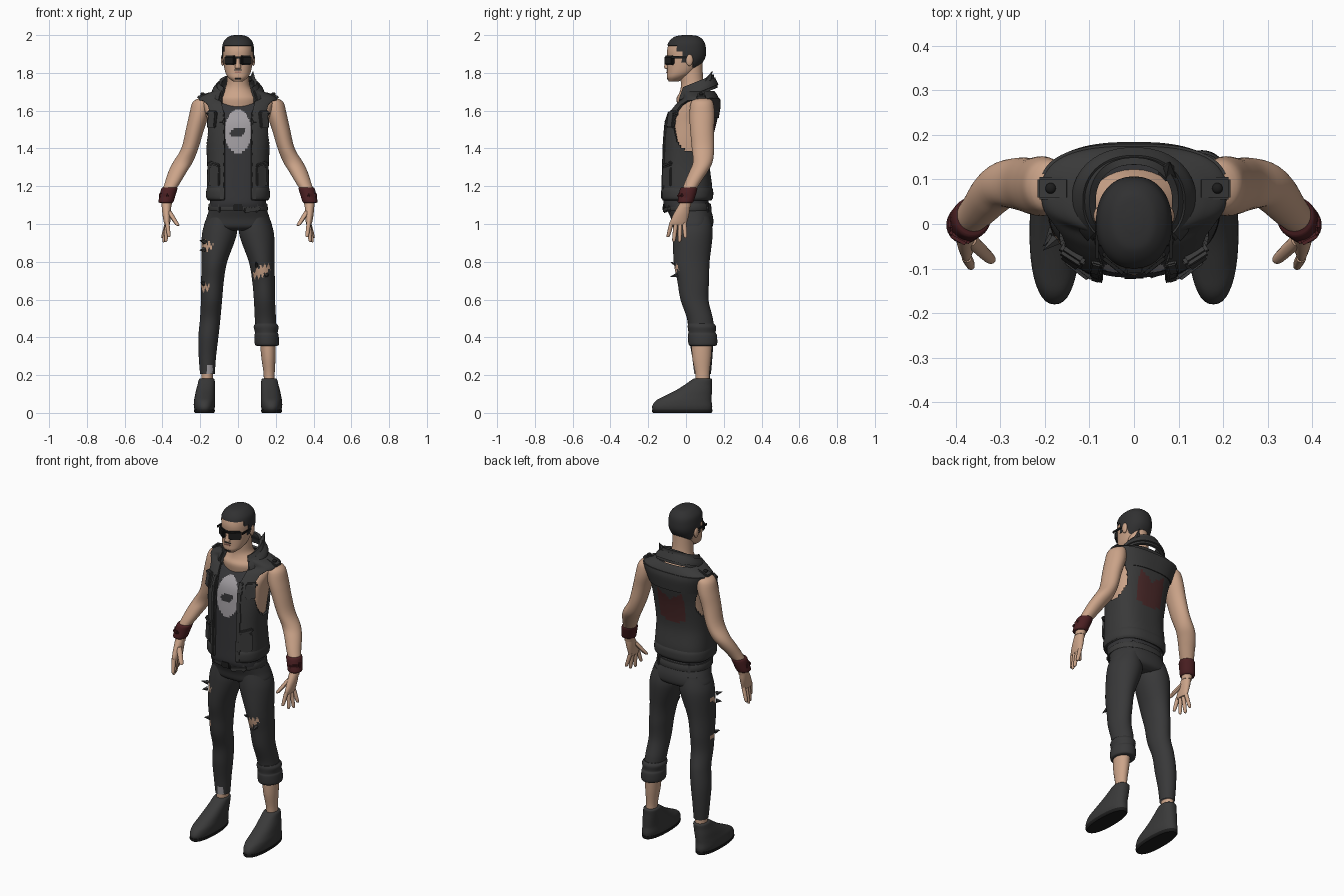
import bpy, bmesh
from math import sin, cos, pi, asin, copysign
from mathutils import Vector, Matrix
from mathutils.bvhtree import BVHTree

if "Cube" in bpy.data.objects:
    bpy.data.objects.remove(bpy.data.objects["Cube"])


def material(name, *rgb):
    m = bpy.data.materials.new(name)
    m.use_nodes = True
    m.diffuse_color = (*rgb, 1)
    m.node_tree.nodes["Principled BSDF"].inputs["Base Color"].default_value = (*rgb, 1)
    return m


SKIN = material("skin", .6, .37, .25)
CLOTH = material("vest cloth", .042, .042, .042)
SHIRT = material("shirt cloth", .036, .036, .039)
DENIM = material("trouser cloth", .04, .04, .041)
HAIR = material("hair", .03, .03, .031)
BLACK = material("black plastic", .012, .012, .012)
LEATHER = material("red leather", .07, .014, .016)
PRINT = material("grey print", .36, .34, .36)
EMBLEM = material("dull red print", .07, .022, .022)
LIPS = material("lips", .42, .2, .15)
parts = []


def finish(name, bm, mats, mirror=False, wall=0):
    mesh = bpy.data.meshes.new(name)
    bm.to_mesh(mesh)
    bm.free()
    for m in mats if isinstance(mats, list) else [mats]:
        mesh.materials.append(m)
    obj = bpy.data.objects.new(name, mesh)
    bpy.context.collection.objects.link(obj)
    if wall:
        mod = obj.modifiers.new("wall", 'SOLIDIFY')
        mod.thickness, mod.offset = wall, -1
    if mirror:
        obj.modifiers.new("mirror", 'MIRROR').use_mirror_merge = False
    parts.append(obj)
    return obj


def smooth(rings, steps):
    out, last = [], len(rings) - 1
    for i in range(last):
        near = rings[max(i - 1, 0)], rings[i], rings[i + 1], rings[min(i + 2, last)]
        for k in range(steps):
            t = k / steps
            out.append([.5 * (2*b + (c-a)*t + (2*a - 5*b + 4*c - d)*t*t + (3*b - a - 3*c + d)*t**3)
                        for a, b, c, d in zip(*near)])
    return out + [rings[-1]]


def loft(name, rings, mats, n=32, p=2.0, steps=4, tilt=0, rule=None, wall=0, mirror=False):
    """Stack level rings (x, y, z, rx, ry[, half angle left open at the front])."""
    bm, loops = bmesh.new(), []
    rings = sorted(rings, key=lambda r: r[2])
    is_open = len(rings[0]) > 5
    for x, y, z, rx, ry, *gap in smooth(rings, steps):
        loop = []
        for i in range(n):
            a = gap[0] + (2*pi - 2*gap[0]) * i / (n - 1) if is_open else 2*pi*i / n
            u = copysign(abs(sin(a)) ** (2/p), sin(a)) * max(rx, .001)
            v = -copysign(abs(cos(a)) ** (2/p), cos(a)) * max(ry, .001)
            loop.append(bm.verts.new((x + u, y + v, z + tilt * v)))
        loops.append(loop)
    for lo, hi in zip(loops, loops[1:]):
        for i in range(n - 1 if is_open else n):
            j = (i + 1) % n
            bm.faces.new((lo[i], lo[j], hi[j], hi[i]))
    if not is_open:
        bm.faces.new(loops[0][::-1])
        bm.faces.new(loops[-1])
    if rule:
        drop = []
        for f in bm.faces:
            index = rule(*f.calc_center_median())
            if index < 0:
                drop.append(f)
            else:
                f.material_index = index
        bmesh.ops.delete(bm, geom=drop, context='FACES')
    return finish(name, bm, mats, mirror, wall)


def box(name, loc, size, mat, turn=Matrix(), mirror=False):
    bm = bmesh.new()
    bmesh.ops.create_cube(bm, size=1, matrix=Matrix.Diagonal((*size, 1)))
    bmesh.ops.bevel(bm, geom=bm.edges[:], offset=min(size) * .3, segments=2, affect='EDGES')
    bm.transform(Matrix.Translation(loc) @ turn)
    return finish(name, bm, mat, mirror)


def place(name, host, x, z, size, mat, roll=0, mirror=False, back=False):
    """Lay a box on the front or back surface of a part."""
    tree = BVHTree.FromPolygons([v.co for v in host.data.vertices],
                                [f.vertices[:] for f in host.data.polygons])
    side = 1 if back else -1
    hit, normal, *_ = tree.ray_cast(Vector((x, side, z)), Vector((0, -side, 0)))
    if hit is None:
        return None
    if normal.y * side < 0:
        normal = -normal
    turn = normal.to_track_quat('Y', 'Z').to_matrix().to_4x4() @ Matrix.Rotation(roll, 4, 'Y')
    return box(name, hit, size, mat, turn, mirror)


def blob(name, loc, size, mat, mirror=False):
    bm = bmesh.new()
    bmesh.ops.create_uvsphere(bm, u_segments=20, v_segments=12, radius=1,
                              matrix=Matrix.Translation(loc) @ Matrix.Diagonal((*size, 1)))
    return finish(name, bm, mat, mirror)


def spike(name, base, tip, r, mat):
    way = Vector(tip) - Vector(base)
    bm = bmesh.new()
    bmesh.ops.create_cone(bm, segments=5, radius1=r, radius2=0, depth=way.length, cap_ends=True)
    bm.transform(Matrix.Translation(Vector(base) + way / 2) @ way.to_track_quat('Z', 'Y').to_matrix().to_4x4())
    return finish(name, bm, mat)


def inside(u, v, cu, cv, ru, rv):
    return ((u - cu) / ru) ** 2 + ((v - cv) / rv) ** 2 < 1


# Head, hair and neck
skull = [(0, -.065, 1.755, .026, .026), (0, -.05, 1.775, .051, .05), (0, -.03, 1.8, .066, .07),
         (0, -.012, 1.84, .075, .088), (0, 0, 1.88, .08, .099), (0, .001, 1.92, .081, .101),
         (0, .003, 1.96, .073, .09), (0, .005, 1.988, .046, .06), (0, .006, 1.996, .016, .02)]
head = loft("head", skull, SKIN, n=48, p=2.2)


def hairline(x, y, z):
    for limit, height in ((-.05, 1.946), (-.022, 1.915), (.012, 1.855), (.035, 1.885)):
        if y < limit:
            return 0 if z > height else -1
    return 0 if z > 1.83 else -1


loft("hair", [(x, y, z + .004, rx + .004, ry + .004) for x, y, z, rx, ry in skull],
     HAIR, n=80, p=2.2, steps=8, rule=hairline, wall=.008)
loft("neck", [(0, .04, 1.62, .11, .085), (0, .038, 1.665, .112, .088), (0, .04, 1.695, .09, .075),
              (0, .036, 1.73, .064, .063), (0, .03, 1.78, .058, .06), (0, .025, 1.86, .056, .062)], SKIN)
loft("nose", [(0, -.096, 1.82, .012, .009), (0, -.099, 1.829, .017, .017),
              (0, -.098, 1.855, .01, .012), (0, -.095, 1.885, .008, .008)], SKIN, n=16)
blob("ears", (.081, .018, 1.868), (.01, .019, .031), SKIN, True)
place("mouth", head, 0, 1.803, (.038, .008, .009), LIPS)
place("moustache", head, 0, 1.815, (.044, .005, .004), HAIR)
place("chin_beard", head, 0, 1.768, (.034, .006, .008), HAIR)

# Sunglasses
place("lenses", head, .042, 1.866, (.07, .024, .05), BLACK, mirror=True)
place("glasses_bridge", head, 0, 1.882, (.04, .028, .012), BLACK)
box("glasses_arms", (.083, -.03, 1.882), (.007, .1, .014), BLACK, mirror=True)

# Shirt with chest print and bare armholes
trunk = [(0, 0, 1.13, .164, .134), (0, .003, 1.2, .165, .135), (0, -.001, 1.32, .163, .127),
         (0, .01, 1.45, .172, .132), (0, .03, 1.56, .18, .137), (0, .058, 1.63, .198, .12),
         (0, .074, 1.665, .207, .1), (0, .066, 1.69, .165, .095), (0, .056, 1.705, .125, .092)]


def shirt_rule(x, y, z):
    if abs(x) > .1 and inside(y, z, .02, 1.52, .11, .14):
        return 2
    if y < 0 and inside(x, z, 0, 1.49, .07, .115):
        return 0 if inside(x - .5 * (z - 1.49), z, 0, 1.485, .04, .026) else 1
    return 0


loft("shirt", [(0, .004, 1.09, .15, .118)] + [(x, y, z - .012, rx - .016, ry - .014)
     for x, y, z, rx, ry in trunk[:-1]], [SHIRT, PRINT, SKIN], n=160, p=2.6, steps=10, rule=shirt_rule)


# Open sleeveless vest with back emblem
def opened(rings, grow=0, gap=.072):
    return [(x, y, z, rx + grow, ry + grow, asin(((gap + max(0, z - 1.58) * .25) / rx) ** 1.3))
            for x, y, z, rx, ry in rings]


def vest_rule(x, y, z):
    if abs(x) > .1 and inside(y, z, .025, 1.52, .09, .135):
        return -1
    notch = 1.5 + .05 * abs(x) / .08
    return 1 if y > .05 and abs(x) < .085 and 1.35 + .4 * abs(x) ** 1.2 < z < notch else 0


vest = loft("vest", opened(trunk), [CLOTH, EMBLEM], n=128, p=2.6, steps=8, rule=vest_rule, wall=.012)
loft("vest_hem", opened([(0, .002, 1.125, .158, .132), (0, .003, 1.14, .168, .14),
                         (0, .003, 1.175, .168, .141), (0, .003, 1.195, .163, .134)]),
     CLOTH, n=64, p=2.6, wall=.01)
loft("back_yoke", [(x, y, z, rx + .005, ry + .006, 1.85) for x, y, z, rx, ry in trunk[4:7]],
     CLOTH, n=48, p=2.6, wall=.01)
for i in range(8):
    place("front_placket", vest, .086, 1.165 + .057 * i, (.024, .012, .064), CLOTH, mirror=True)
place("chest_pockets", vest, .137, 1.55, (.055, .022, .085), CLOTH, mirror=True)
place("chest_pocket_flaps", vest, .137, 1.585, (.062, .034, .026), CLOTH, mirror=True)
place("side_pocket_welts", vest, .125, 1.315, (.075, .022, .022), CLOTH, roll=.25, mirror=True)
place("side_pockets", vest, .125, 1.25, (.07, .014, .1), CLOTH, mirror=True)
box("shoulder_straps", (.18, .08, 1.68), (.075, .05, .016), CLOTH, Matrix.Rotation(.3, 4, 'Y'), True)
blob("strap_studs", (.187, .08, 1.688), (.012, .012, .009), BLACK, True)

# Standing collar with one turned-up tip
loft("collar", [(0, .05, 1.675, .135, .118, .72), (0, .052, 1.705, .127, .11, .75),
                (0, .05, 1.735, .108, .1, .8), (0, .052, 1.752, .1, .097, .85)],
     CLOTH, n=48, p=2.2, tilt=.4, wall=.016)
loft("collar_fold", [(0, .05, 1.69, .14, .122, .8), (0, .05, 1.71, .134, .114, .8),
                     (0, .05, 1.735, .115, .104, .85)], CLOTH, n=48, p=2.2, tilt=.4, wall=.01)
spike("collar_tip", (.075, .115, 1.755), (.08, .14, 1.81), .022, CLOTH)

# Arms, hands and wristbands
loft("arms", [(.175, .085, 1.668, .025, .035), (.192, .085, 1.645, .048, .058),
              (.206, .085, 1.58, .052, .067), (.228, .085, 1.5, .048, .063),
              (.255, .09, 1.4, .045, .059), (.29, .089, 1.33, .052, .052),
              (.318, .068, 1.28, .049, .049), (.346, .035, 1.22, .041, .042),
              (.372, .008, 1.16, .033, .034), (.379, -.006, 1.09, .026, .03)], SKIN, mirror=True)
loft("palms", [(.379, -.005, 1.11, .025, .028), (.378, -.022, 1.06, .023, .04),
               (.376, -.038, 1.015, .018, .045), (.375, -.042, .995, .013, .042)], SKIN, n=20, mirror=True)


def finger(name, base, tip, r):
    base, tip = Vector(base), Vector(tip)
    rings = [(*base.lerp(tip, t), r * s, r * s) for t, s in ((0, 1), (.4, 1), (.85, .85), (.97, .6), (1, .2))]
    loft(name, rings, SKIN, n=10, steps=2, mirror=True)


for i, (reach, low) in enumerate(((.365, .93), (.382, .905), (.394, .903), (.4, .925))):
    finger("fingers", (.375, -.075 + .022 * i, 1.01), (reach, -.096 + .031 * i, low), .0115)
finger("thumbs", (.368, -.035, 1.07), (.318, -.082, .99), .015)
loft("wristbands", [(.382, -.004, 1.112, .034, .036), (.381, -.002, 1.12, .04, .042),
                    (.372, .007, 1.155, .042, .045), (.364, .014, 1.185, .043, .046),
                    (.362, .016, 1.193, .038, .04)], LEATHER, mirror=True)
box("wristband_straps", (.39, -.028, 1.15), (.05, .025, .022), LEATHER, Matrix.Rotation(.5, 4, 'Z'), True)
box("wristband_buckles", (.408, .004, 1.148), (.018, .035, .04), LEATHER, mirror=True)

# Trousers: hips, belt and two legs with torn holes
hips = loft("hips", [(0, .035, .965, .13, .075), (0, .036, .985, .178, .104), (0, .032, 1.03, .168, .112),
                     (0, .015, 1.08, .152, .116), (0, .008, 1.115, .148, .114)], DENIM, n=48, p=2.3)
belt = loft("belt", [(0, .012, 1.07, .154, .12), (0, .012, 1.074, .158, .124),
                     (0, .01, 1.104, .156, .122), (0, .01, 1.108, .152, .118)], CLOTH, n=48, p=2.3, steps=2)
place("belt_buckle", belt, 0, 1.09, (.055, .02, .042), BLACK)
place("belt_tail", belt, .075, 1.078, (.09, .014, .026), CLOTH, roll=.15)
for back in (False, True):
    place("belt_loops", belt, .1, 1.088, (.014, .014, .054), DENIM, mirror=True, back=back)


def torn(x, y, z):
    fray = .012 * sin(x * 300)
    if y < .05 and (inside(x, z + fray - .4 * (x - .125), .125, .75, .046, .026)
                    or inside(x, z + fray, -.165, .885, .035, .02)
                    or inside(x, z + fray, -.175, .665, .025, .015)):
        return 1
    return 2 if y < .09 and abs(x + .15) < .016 and .2 < z < .255 else 0


thigh = [(.09, .032, 1.04, .07, .095), (.098, .036, .95, .092, .105), (.125, .03, .8, .068, .095),
         (.135, .038, .7, .06, .084), (.14, .045, .6, .056, .074)]
lower = [(.147, .072, .5, .054, .067), (.157, .08, .4, .053, .065),
         (.162, .086, .3, .046, .054), (.162, .088, .205, .039, .044)]
cloth = [DENIM, SKIN, PRINT]
loft("left_leg", thigh + [(.145, .074, .5, .056, .068), (.15, .085, .43, .054, .066)],
     cloth, n=96, steps=14, rule=torn)
loft("right_leg", [(-x, *rest) for x, *rest in thigh + lower], cloth, n=96, steps=14, rule=torn)
loft("rolled_cuff", [(.154, .089, .355, .055, .066), (.153, .089, .365, .064, .076),
                     (.151, .087, .41, .064, .077), (.15, .085, .425, .06, .072),
                     (.149, .084, .455, .066, .075), (.148, .08, .472, .057, .069)], DENIM, n=40)
loft("left_shin", [(.155, .085, .42, .043, .056), (.161, .083, .3, .038, .051),
                   (.165, .087, .2, .029, .037), (.166, .088, .12, .031, .04)], SKIN)
loft("right_ankle", [(-.162, .088, .25, .031, .038), (-.165, .088, .12, .031, .04)], SKIN)
for base, tip in (((.1, -.045, .78), (.095, -.085, .8)), ((.15, -.045, .73), (.155, -.085, .72)),
                  ((-.175, -.035, .905), (-.205, -.06, .915)), ((-.18, -.03, .865), (-.205, -.05, .86)),
                  ((-.18, -.015, .685), (-.2, -.04, .69))):
    spike("torn_flap", base, tip, .014, DENIM)

# Shoes with dark soles
loft("shoes", [(.178, -.02, .012, .05, .155), (.178, -.02, .035, .056, .159), (.177, -.012, .065, .056, .147),
               (.175, .012, .09, .053, .124), (.172, .042, .12, .05, .095), (.168, .066, .15, .046, .071),
               (.166, .084, .175, .042, .054), (.166, .087, .182, .036, .046)], CLOTH, n=40, p=2.3, mirror=True)
loft("soles", [(.178, -.02, 0, .05, .154), (.178, -.02, .008, .055, .16),
               (.178, -.02, .018, .055, .16)], BLACK, n=40, p=2.3, steps=2, mirror=True)

# Apply modifiers and shade
bpy.ops.object.select_all(action='DESELECT')
for obj in parts:
    obj.select_set(True)
bpy.context.view_layer.objects.active = parts[0]
bpy.ops.object.convert(target='MESH')
bpy.ops.object.shade_smooth_by_angle(angle=.75)
